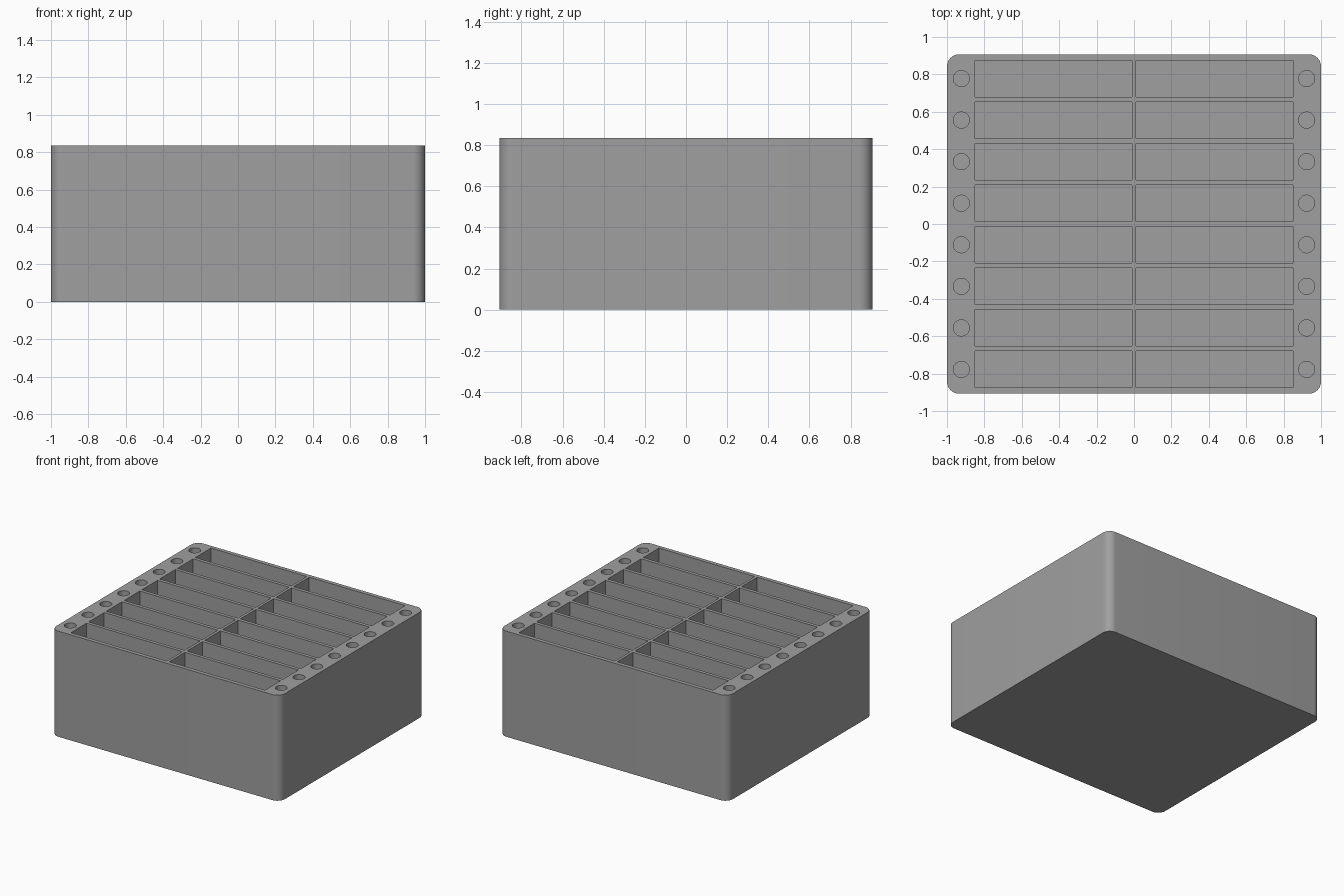
import bpy, bmesh, math

if "Cube" in bpy.data.objects:
    bpy.data.objects.remove(bpy.data.objects["Cube"])

HALF_X, HALF_Y, HEIGHT, RADIUS = 1.0, 0.907, 0.835, 0.065
ROWS, PITCH, FLOOR = 8, 0.2222, 0.03
CELL_IN, CELL_OUT, CELL_W = 0.0107, 0.85, 0.195
HOLE_X, HOLE_R = 0.923, 0.043


def prism(bm, outline, z0, z1):
    """Extrude a counter-clockwise outline from z0 to z1."""
    base = bm.faces.new([bm.verts.new((x, y, z0)) for x, y in outline])
    top = bmesh.ops.extrude_face_region(bm, geom=[base])["geom"]
    moved = [v for v in top if isinstance(v, bmesh.types.BMVert)]
    bmesh.ops.translate(bm, verts=moved, vec=(0, 0, z1 - z0))


def arc(cx, cy, r, start, sweep, n, closed=True):
    """Points along an arc, angles in degrees."""
    return [(cx + r * math.cos(math.radians(start + sweep * i / n)),
             cy + r * math.sin(math.radians(start + sweep * i / n)))
            for i in range(n + closed)]


def make_object(name, bm):
    bmesh.ops.recalc_face_normals(bm, faces=bm.faces)
    mesh = bpy.data.meshes.new(name)
    bm.to_mesh(mesh)
    bm.free()
    obj = bpy.data.objects.new(name, mesh)
    bpy.context.collection.objects.link(obj)
    return obj


# Solid block with rounded vertical corners
grey = bpy.data.materials.new("plain grey")
grey.diffuse_color = (0.35, 0.35, 0.35, 1)
grey.use_nodes = True
grey.node_tree.nodes["Principled BSDF"].inputs["Base Color"].default_value = grey.diffuse_color
bm = bmesh.new()
corners = [(1, 1), (-1, 1), (-1, -1), (1, -1)]
outline = []
for k, (sx, sy) in enumerate(corners):
    outline += arc(sx * (HALF_X - RADIUS), sy * (HALF_Y - RADIUS), RADIUS, 90 * k, 90, 12)
prism(bm, outline, 0, HEIGHT)
tray = make_object("storage_tray", bm)
tray.data.materials.append(grey)

# Compartments and round side holes, one pair of each per row
bm = bmesh.new()
for row in range(ROWS):
    y = (row - (ROWS - 1) / 2) * PITCH
    y0, y1 = y - CELL_W / 2, y + CELL_W / 2
    for side in (-1, 1):
        x0, x1 = sorted((side * CELL_IN, side * CELL_OUT))
        prism(bm, [(x0, y0), (x1, y0), (x1, y1), (x0, y1)], FLOOR, HEIGHT + 0.1)
        prism(bm, arc(side * HOLE_X, y, HOLE_R, 0, 360, 40, False), FLOOR, HEIGHT + 0.1)
cutter = make_object("pocket_cutter", bm)
cutter.data.materials.append(grey)
cutter.hide_render = True

# Cut the pockets out of the block
bpy.context.view_layer.objects.active = tray
tray.select_set(True)
cut = tray.modifiers.new("pockets", 'BOOLEAN')
cut.operation = 'DIFFERENCE'
cut.solver = 'EXACT'
cut.object = cutter
bpy.ops.object.modifier_apply(modifier=cut.name)
bpy.data.objects.remove(cutter, do_unlink=True)

bpy.ops.object.shade_smooth_by_angle(angle=math.radians(30))
